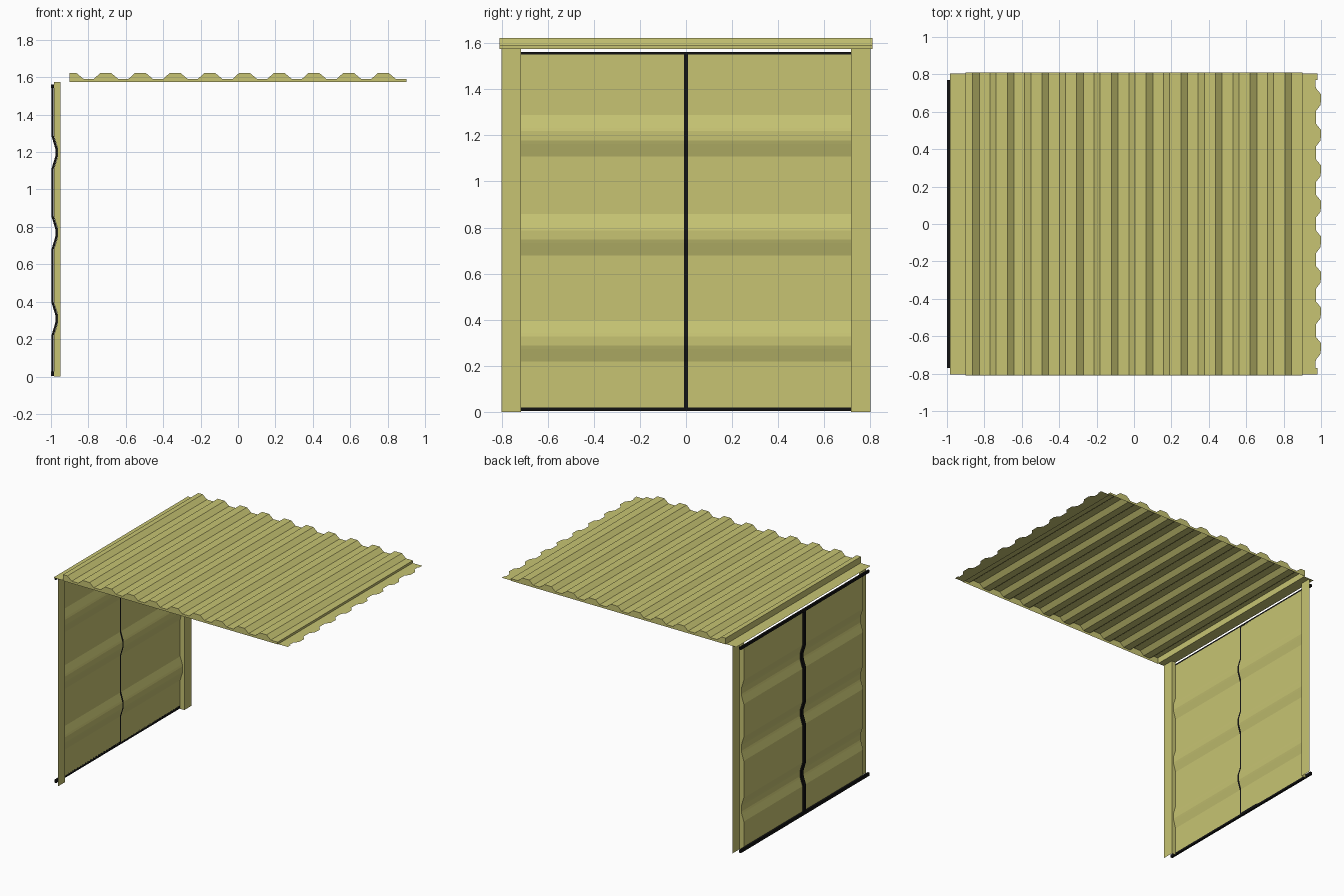
import bpy

if "Cube" in bpy.data.objects:
    bpy.data.objects.remove(bpy.data.objects["Cube"])


def material(name, color):
    m = bpy.data.materials.new(name)
    m.diffuse_color = color
    m.use_nodes = True
    m.node_tree.nodes["Principled BSDF"].inputs["Base Color"].default_value = m.diffuse_color
    return m


PAINT = material("pale_yellow_paint", (0.57, 0.55, 0.17, 1))
SEAL = material("black_rubber", (0.006, 0.006, 0.006, 1))


def mesh(name, verts, faces, mat):
    me = bpy.data.meshes.new(name)
    me.from_pydata(verts, [], faces)
    me.materials.append(mat)
    ob = bpy.data.objects.new(name, me)
    bpy.context.collection.objects.link(ob)
    return ob


def ribbon(name, a, b, mat=PAINT, flip=False):
    """Single sheet spanning two point paths of equal length."""
    n = len(a)
    faces = [(i, i + 1, n + i + 1, n + i) for i in range(n - 1)]
    if flip:
        faces = [f[::-1] for f in faces]
    return mesh(name, list(a) + list(b), faces, mat)


def box(name, x0, x1, y0, y1, z0, z1, mat):
    v = [(x, y, z) for x in (x0, x1) for y in (y0, y1) for z in (z0, z1)]
    f = [(0, 1, 3, 2), (4, 6, 7, 5), (0, 4, 5, 1), (2, 3, 7, 6), (0, 2, 6, 4), (1, 5, 7, 3)]
    return mesh(name, v, f, mat)


BASE, VALLEY, CREST = 1.575, 1.592, 1.622
EDGE = 0.81

# Roof corrugation profile (x, z): ten ribs
roof = [(-0.9, CREST)]
for k in range(10):
    c = -0.845 + k * 0.1855
    roof += [(c - 0.018, CREST), (c + 0.018, VALLEY)]
    if k < 9:
        roof += [(c + 0.075, VALLEY), (c + 0.108, CREST)]
roof.append((0.9, VALLEY))
ribbon("roof_sheet", [(x, -EDGE, z) for x, z in roof], [(x, EDGE, z) for x, z in roof])

# Wavy end plates, front and back
for name, s in (("front", -1), ("back", 1)):
    ribbon(name + "_roof_end_plate", [(x, s * EDGE, BASE) for x, z in roof],
           [(x, s * EDGE, z) for x, z in roof], flip=s > 0)

# Roof edge upstands and flat left ledge
for name, x, z in (("left", -0.9, CREST), ("right", 0.9, VALLEY)):
    ribbon(name + "_roof_upstand", [(x, -EDGE, BASE), (x, EDGE, BASE)],
           [(x, -EDGE, z), (x, EDGE, z)])
ribbon("left_roof_ledge", [(-0.985, -0.805, BASE), (-0.9, -0.805, BASE)],
       [(-0.985, 0.805, BASE), (-0.9, 0.805, BASE)])

# Right flap with scalloped outer edge, facing down
edge = [(0.97, -0.77)]
for k in range(8):
    c = -0.665 + k * 0.19
    edge += [(0.972, c - 0.062), (0.998, c - 0.028), (1.0, c + 0.028), (0.972, c + 0.062)]
edge.append((0.97, 0.77))
ribbon("right_scalloped_flap", [(0.9, y, BASE) for x, y in edge],
       [(x, y, BASE) for x, y in edge], flip=False)
for name, s in (("front", -1), ("back", 1)):
    ribbon(name + "_flap_corner", [(0.9, s * 0.77, BASE), (0.98, s * 0.77, BASE)],
           [(0.9, s * 0.805, BASE), (0.98, s * 0.805, BASE)], flip=s < 0)

# Wall profile (x, z) with three inward ribs
FLAT, RIB = -0.985, -0.964
wall = [(FLAT, 0.02)]
for c in (0.308, 0.768, 1.198):
    wall += [(FLAT, c - 0.09), (RIB - 0.004, c - 0.035), (RIB, c - 0.02),
             (RIB, c + 0.02), (RIB - 0.004, c + 0.035), (FLAT, c + 0.09)]
wall.append((FLAT, 1.55))

for name, s in (("front", -1), ("back", 1)):
    ribbon(name + "_wall_panel", [(x, s * 0.715, z) for x, z in wall],
           [(x, s * 0.008, z) for x, z in wall], flip=s < 0)
    # Post plate and the return that follows the wall ribs
    ribbon(name + "_post", [(-0.95, s * 0.715, 0), (-0.95, s * 0.8, 0)],
           [(-0.95, s * 0.715, BASE), (-0.95, s * 0.8, BASE)], flip=s < 0)
    path = [(FLAT, 0)] + wall + [(FLAT, BASE)]
    ribbon(name + "_post_return", [(x, s * 0.715, z) for x, z in path],
           [(-0.95, s * 0.715, z) for x, z in path], flip=s < 0)

# Black seals: sill, head and the ribbed centre joint
box("bottom_seal", -1.0, FLAT, -0.77, 0.77, 0.004, 0.027, SEAL)
box("top_seal", -1.0, FLAT, -0.77, 0.77, 1.543, 1.562, SEAL)
n = len(wall)
rings = [(x + dx, y, z) for x, z in wall
         for dx, y in ((-0.013, -0.014), (-0.001, -0.014), (-0.001, 0.014), (-0.013, 0.014))]
sides = [(4 * i + j, 4 * i + (j + 1) % 4, 4 * i + 4 + (j + 1) % 4, 4 * i + 4 + j)
         for i in range(n - 1) for j in range(4)]
mesh("centre_seal", rings, sides + [(3, 2, 1, 0), tuple(range(4 * n - 4, 4 * n))], SEAL)
